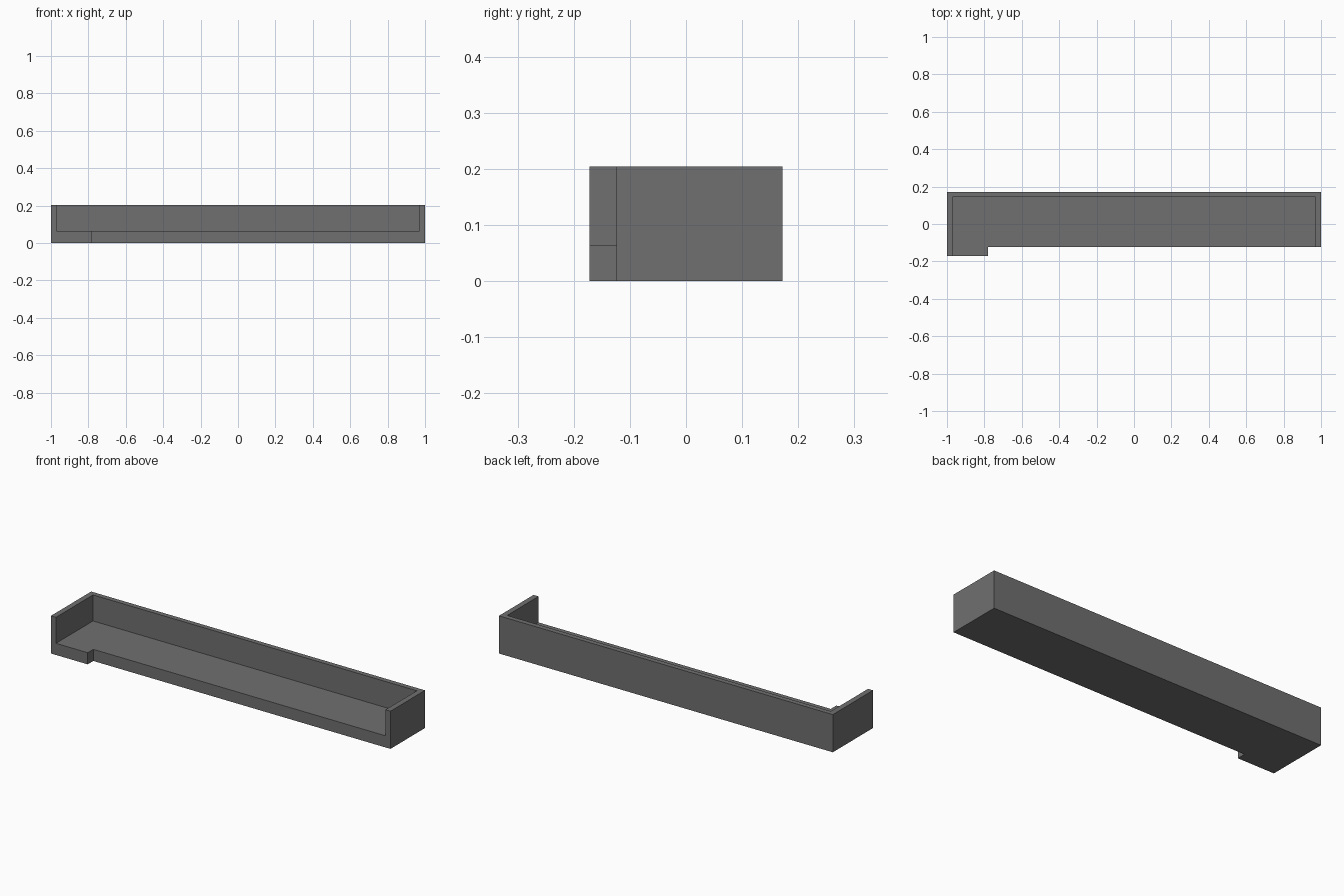
import bpy, bmesh

if "Cube" in bpy.data.objects:
    bpy.data.objects.remove(bpy.data.objects["Cube"])

WALL, FLOOR, TOP = 0.03, 0.063, 0.204
HALF_Y, STEP_X, STEP_Y = 0.172, -0.78, -0.124


def prism(name, outline, z0, z1):
    """Upright solid from a counter-clockwise plan outline."""
    n = len(outline)
    verts = [(x, y, z) for z in (z0, z1) for x, y in outline]
    faces = [list(range(n))[::-1], list(range(n, 2 * n))]
    faces += [[i, (i + 1) % n, n + (i + 1) % n, n + i] for i in range(n)]
    mesh = bpy.data.meshes.new(name)
    mesh.from_pydata(verts, [], faces)
    obj = bpy.data.objects.new(name, mesh)
    bpy.context.collection.objects.link(obj)
    return obj


grey = bpy.data.materials.new("dark grey")
grey.diffuse_color = (0.16, 0.16, 0.16, 1)
grey.use_nodes = True
grey.node_tree.nodes["Principled BSDF"].inputs["Base Color"].default_value = grey.diffuse_color

# Tray body: long block with a short step at the front left
tray = prism("open_front_tray", [
    (-1, -HALF_Y), (STEP_X, -HALF_Y), (STEP_X, STEP_Y),
    (1, STEP_Y), (1, HALF_Y), (-1, HALF_Y)], 0, TOP)
tray.data.materials.append(grey)

# Recess: leaves floor, back wall and two end walls, open at the front
xi, yi = 1 - WALL, HALF_Y - WALL + 0.003
cutter = prism("recess_cutter", [(-xi, -0.4), (xi, -0.4), (xi, yi), (-xi, yi)], FLOOR, 0.4)
cutter.data.materials.append(grey)
cutter.hide_render = True
cutter.display_type = 'WIRE'

cut = tray.modifiers.new("recess", 'BOOLEAN')
cut.operation = 'DIFFERENCE'
cut.solver = 'EXACT'
cut.object = cutter
